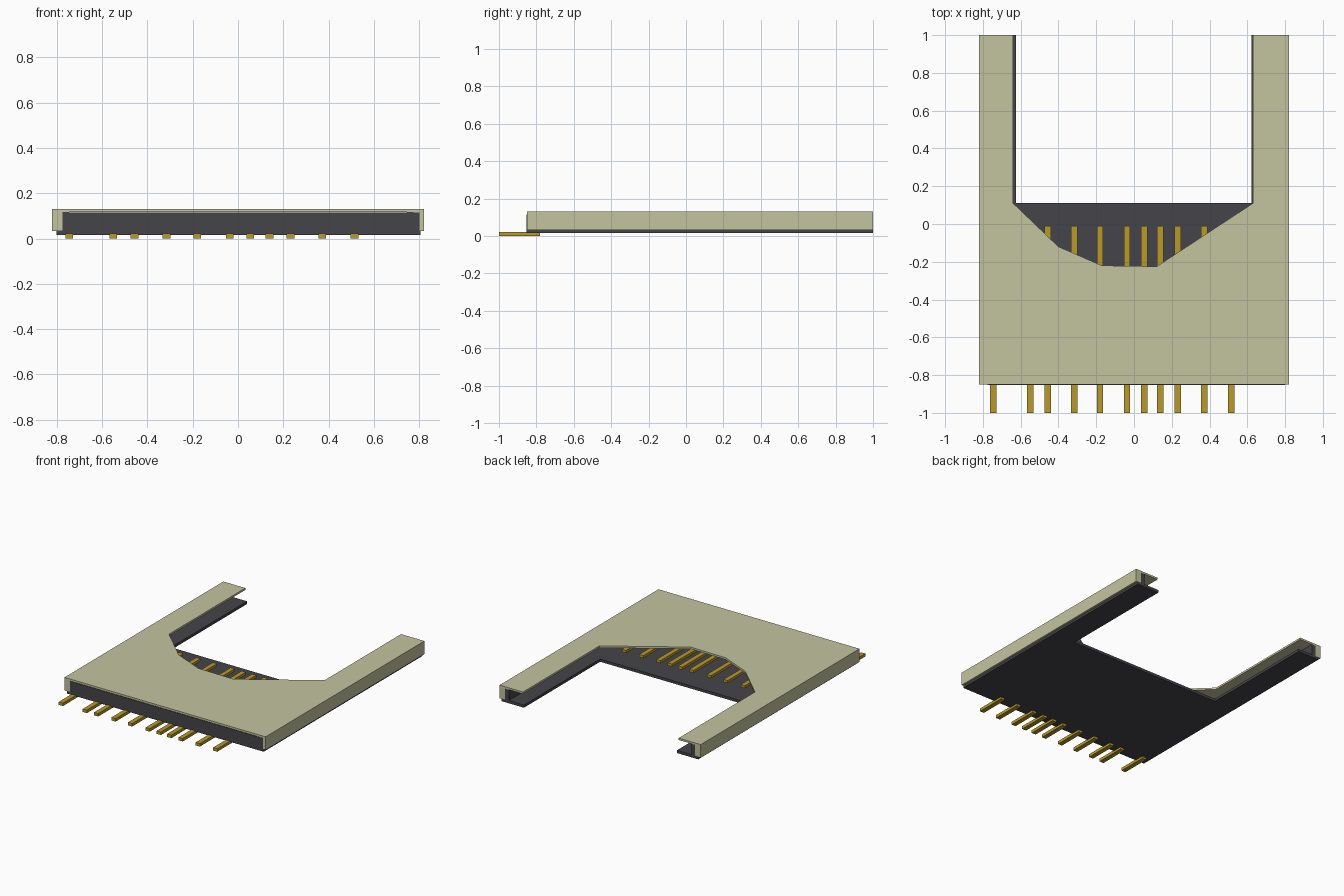
import bpy
import bmesh
from mathutils import Vector

old = bpy.data.objects.get("Cube")
if old:
    bpy.data.objects.remove(old, do_unlink=True)


def material(name, rgb):
    mat = bpy.data.materials.new(name)
    mat.use_nodes = True
    mat.diffuse_color = (*rgb, 1)
    mat.node_tree.nodes["Principled BSDF"].inputs["Base Color"].default_value = (*rgb, 1)
    return mat


METAL = material("pale metal", (0.55, 0.55, 0.35))
PLASTIC = material("dark plastic", (0.06, 0.06, 0.068))
GOLD = material("gold", (0.48, 0.32, 0.025))


def prism(name, points, offset, mat):
    """Extrude a flat outline of 3D points along an offset."""
    bm = bmesh.new()
    face = bm.faces.new([bm.verts.new(p) for p in points])
    out = bmesh.ops.extrude_face_region(bm, geom=[face])
    verts = [g for g in out["geom"] if isinstance(g, bmesh.types.BMVert)]
    bmesh.ops.translate(bm, verts=verts, vec=Vector(offset))
    bmesh.ops.recalc_face_normals(bm, faces=bm.faces)
    mesh = bpy.data.meshes.new(name)
    bm.to_mesh(mesh)
    bm.free()
    mesh.materials.append(mat)
    obj = bpy.data.objects.new(name, mesh)
    bpy.context.collection.objects.link(obj)
    return obj


def slab(name, outline, z0, z1, mat):
    return prism(name, [(x, y, z0) for x, y in outline], (0, 0, z1 - z0), mat)


def box(name, x0, x1, y0, y1, z0, z1, mat):
    return slab(name, [(x0, y0), (x1, y0), (x1, y1), (x0, y1)], z0, z1, mat)


FRONT, BACK = -0.85, 1.0

# Metal cover with an angular cutout between its two arms
slab("cover_top", [(-0.82, FRONT), (0.82, FRONT), (0.82, BACK), (0.63, BACK),
                   (0.63, 0.11), (0.12, -0.225), (-0.17, -0.22), (-0.40, -0.12),
                   (-0.64, 0.11), (-0.64, BACK), (-0.82, BACK)], 0.116, 0.13, METAL)

# Plastic floor, U-shaped
slab("floor", [(-0.80, FRONT), (0.805, FRONT), (0.805, BACK), (0.622, BACK),
               (0.622, 0.112), (-0.626, 0.112), (-0.626, BACK), (-0.80, BACK)],
     0.016, 0.036, PLASTIC)

# Cover side walls and the plastic ribs just inside them
for side, s in (("left", 1), ("right", -1)):
    x = sorted((s * 0.775, s * 0.82))
    box(f"cover_wall_{side}", *x, FRONT, BACK, 0.033, 0.116, METAL)
    x = sorted((s * 0.745, s * 0.775))
    box(f"inner_rib_{side}", *x, FRONT, BACK, 0.036, 0.116, PLASTIC)

# Plastic front wall that holds the contacts
box("front_wall", -0.775, 0.80, FRONT - 0.002, -0.74, 0.017, 0.115, PLASTIC)

# Bent contacts: lead outside, riser hidden in the wall, spring bar inside
profile = [(-1.0, 0.004), (-0.78, 0.004), (-0.78, 0.066), (-0.01, 0.066),
           (-0.01, 0.086), (-0.80, 0.086), (-0.80, 0.022), (-1.0, 0.022)]
pin_x = [-0.745, -0.55, -0.457, -0.316, -0.18, -0.037, 0.054, 0.139, 0.232, 0.372, 0.514]
for i, x in enumerate(pin_x, 1):
    prism(f"contact_{i}", [(x - 0.017, y, z) for y, z in profile], (0.034, 0, 0), GOLD)

# Rest the lowest point on the ground plane
for obj in bpy.data.objects:
    if obj.name.startswith("contact_"):
        for v in obj.data.vertices:
            if v.co.z < 0.01:
                v.co.z = 0.0
